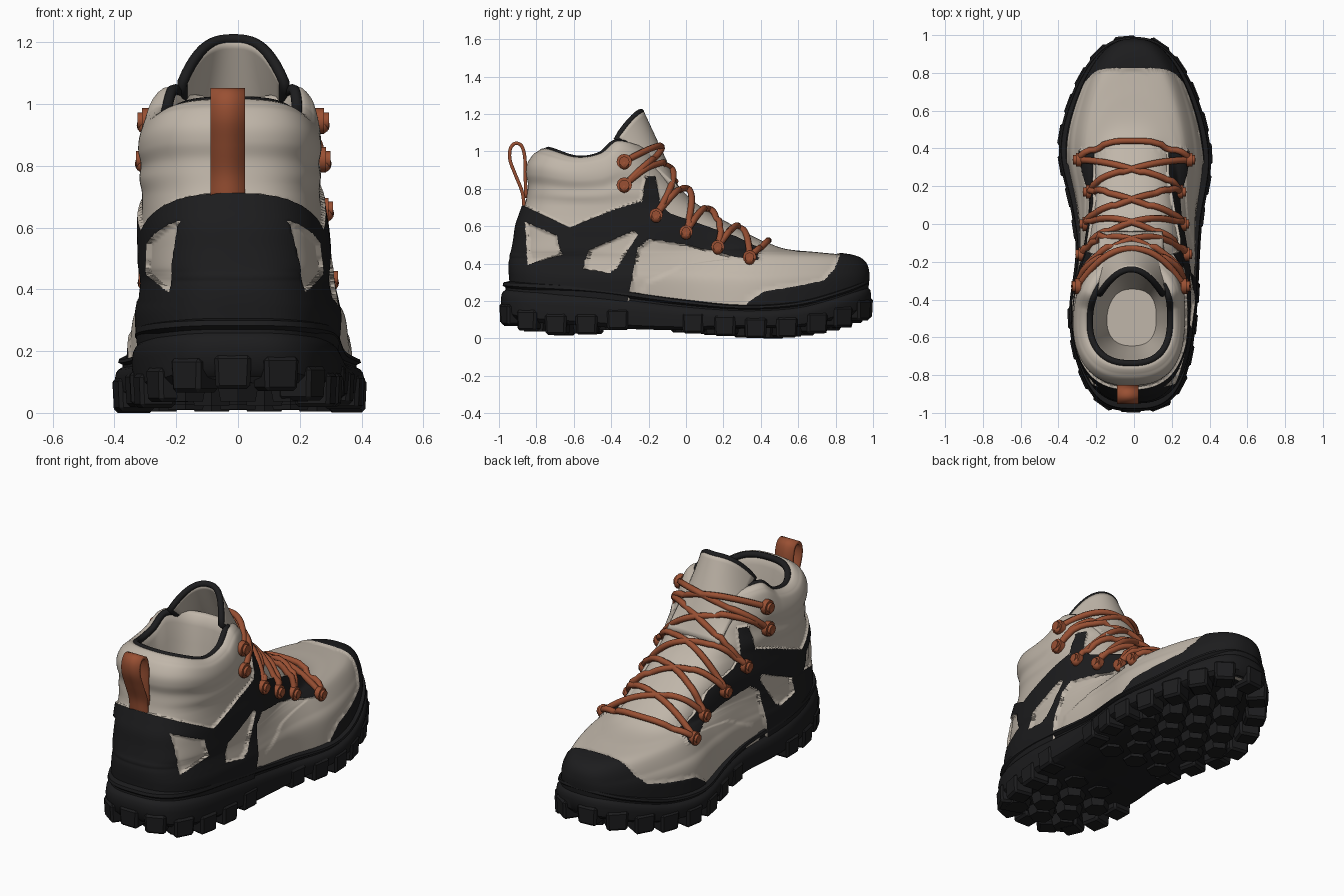
import bpy, bmesh, math
from mathutils import Vector, Matrix
from mathutils.bvhtree import BVHTree

if "Cube" in bpy.data.objects:
    bpy.data.objects.remove(bpy.data.objects["Cube"])


def material(name, r, g, b):
    m = bpy.data.materials.new(name)
    m.use_nodes = True
    m.diffuse_color = (r, g, b, 1)
    node = m.node_tree.nodes["Principled BSDF"]
    node.inputs["Base Color"].default_value = (r, g, b, 1)
    node.inputs["Roughness"].default_value = 0.8
    return m


BEIGE = material("warm_beige", 0.53, 0.47, 0.40)
BLACK = material("soft_black", 0.012, 0.012, 0.013)
RUST = material("rust_orange", 0.32, 0.08, 0.033)


def finish(name, bm, *mats, angle=40):
    bmesh.ops.recalc_face_normals(bm, faces=bm.faces)
    mesh = bpy.data.meshes.new(name)
    bm.to_mesh(mesh)
    ob = bpy.data.objects.new(name, mesh)
    bpy.context.collection.objects.link(ob)
    for m in mats:
        mesh.materials.append(m)
    bpy.ops.object.select_all(action='DESELECT')
    ob.select_set(True)
    bpy.context.view_layer.objects.active = ob
    bpy.ops.object.shade_smooth_by_angle(angle=math.radians(angle))
    return ob


def curve_at(pts, x):
    """Smooth interpolation through (x, value) points."""
    x = min(max(x, pts[0][0]), pts[-1][0])
    i = 0
    while i < len(pts) - 2 and x > pts[i + 1][0]:
        i += 1

    def slope(k):
        a, b = pts[max(k - 1, 0)], pts[min(k + 1, len(pts) - 1)]
        return (b[1] - a[1]) / (b[0] - a[0])
    (x0, p), (x1, q) = pts[i], pts[i + 1]
    h = x1 - x0
    t = (x - x0) / h
    return p + (q - p) * t * t * (3 - 2 * t) + h * t * (1 - t) * ((1 - t) * slope(i) - t * slope(i + 1))


def tube(name, pts, radius, mat):
    cu = bpy.data.curves.new(name, 'CURVE')
    cu.dimensions = '3D'
    cu.bevel_depth, cu.bevel_resolution, cu.use_fill_caps = radius, 2, True
    sp = cu.splines.new('POLY')
    sp.points.add(len(pts) - 1)
    for p, c in zip(sp.points, pts):
        p.co = (*c, 1)
    sp.use_smooth = True
    cu.materials.append(mat)
    bpy.context.collection.objects.link(bpy.data.objects.new(name, cu))


def loft(bm, rings):
    loops = [[bm.verts.new(p) for p in r] for r in rings]
    for a, b in zip(loops, loops[1:]):
        for i in range(len(a)):
            j = (i + 1) % len(a)
            bm.faces.new((a[i], a[j], b[j], b[i]))
    bm.faces.new(loops[0])
    bm.faces.new(loops[-1])
    return loops


# Plan shape shared by sole and upper
WIDTH = {-1: [(-.9, .36), (-.5, .36), (-.15, .31), (.1, .34), (.4, .415), (.7, .4), (1, .36)],
         1: [(-.9, .36), (-.5, .345), (0, .36), (.35, .42), (.7, .4), (1, .36)]}


def plan(a, yb, yf, nb=3.0):
    c, s = math.cos(a), math.sin(a)
    n = 2.55 if c > 0 else nb
    y = (yb + yf) / 2 + math.copysign(abs(c) ** (2 / n), c) * (yf - yb) / 2
    return y, math.copysign(abs(s) ** (2 / n), s)


def even_angles(count, dense=6000):
    """Angles that space the outline points evenly."""
    steps = [2 * math.pi * (i + .5) / dense for i in range(dense)]
    dots = [Vector((y, e * .38)) for y, e in (plan(a, -1, 1) for a in steps)]
    gaps = [(q - p).length for p, q in zip(dots, dots[1:])]
    pitch, run, out = sum(gaps) / count, 0, []
    for a, g in zip(steps, gaps):
        if run >= len(out) * pitch:
            out.append(a)
        run += g
    return out


ANGLES = even_angles(280)

# Upper: height, heel y, front y, heel taper, forefoot taper
LEVELS = [(.15, -.92, .945, .9, .88), (.3, -.93, .965, .94, .84), (.36, -.935, .965, .92, .77),
          (.4, -.935, .95, .9, .72), (.425, -.93, .915, .89, .685), (.44, -.93, .85, .885, .66),
          (.455, -.925, .7, .88, .64), (.475, -.92, .52, .87, .63), (.53, -.91, .39, .86, .65),
          (.6, -.9, .26, .85, .68), (.66, -.88, .15, .83, .7), (.72, -.86, .06, .82, .72),
          (.78, -.85, 0, .835, .74), (.84, -.845, -.05, .82, .75), (.9, -.855, -.09, .84, .76),
          (.96, -.85, -.13, .83, .77), (1.02, -.82, -.16, .79, .74), (1.05, -.79, -.19, .74, .7)]
TRACKS = [[(i, row[k]) for i, row in enumerate(LEVELS)] for k in range(5)]
COLLAR = [(-.85, 1.01), (-.78, 1.0), (-.6, .955), (-.45, .975), (-.35, 1.04), (-.2, 1.01)]


def upper_ring(level):
    z, yb, yf, heel, fore = (curve_at(t, level) for t in TRACKS)
    up = min(max((z - .35) / .4, 0), 1)
    pts = []
    for a in ANGLES:
        y, e = plan(a, yb, yf, 3 - .5 * up)
        f = min(max((y + .35) / .6, 0), 1)
        f = f * f * (3 - 2 * f)
        x = e * curve_at(WIDTH[1 if e > 0 else -1], y) * (heel + (fore - heel) * f)
        zz = z if z < .7 else .7 + (z - .7) * (curve_at(COLLAR, y) - .7) / .35
        pts.append(Vector((x - .02 * up, y, zz)))
    return pts


SUB = 7
rings = [upper_ring(i / SUB) for i in range((len(LEVELS) - 1) * SUB + 1)]
outer_count = len(rings)
top = rings[-1]


def inset(scale, drop, flat=None):
    return [Vector((p.x * scale, -.5 + (p.y + .5) * scale, flat or p.z - drop)) for p in top]


rim = inset(.82, -.005)
rings += [inset(.94, -.012), inset(.88, -.015), rim, inset(.77, .05), inset(.72, .15), inset(.62, 0, .7), inset(.5, 0, .5)]
bm = bmesh.new()
loops = loft(bm, rings)
lining = {v for loop in loops[outer_count:] for v in loop}

# Overlay outlines in side projection (y, z)
COUNTER = [(-1.1, .1), (-1.1, .73), (-.87, .71), (-.62, .59), (-.4, .68), (-.25, .73), (-.17, .72),
           (-.08, .66), (.37, .5), (.39, .41), (.25, .43), (0, .5), (-.2, .53), (-.26, .48), (-.33, .1)]
WINDOWS = [[(-.85, .62), (-.69, .55), (-.66, .45), (-.84, .39)],
           [(-.52, .47), (-.28, .575), (-.26, .55), (-.37, .37), (-.41, .345), (-.55, .37)]]
THROAT = [(-.24, .7), (-.14, .7), (-.17, .86), (-.22, .86)]
BUMPER = [(.28, .1), (.33, .19), (.42, .25), (.6, .28), (.74, .31), (.79, .37), (.85, .5), (1.1, .5), (1.1, .1)]
TOE_PANEL = [(-.3, .1), (-.2, .29), (0, .39), (.3, .43), (.46, .52), (1.1, .6), (1.1, .1)]
TONGUE_HALF = .19


def inside(poly, y, z):
    hit = False
    for (a, b), (c, d) in zip(poly, poly[1:] + poly[:1]):
        if (b > z) != (d > z) and y < a + (z - b) / (d - b) * (c - a):
            hit = not hit
    return hit


def is_black(p):
    if inside(BUMPER, p.y, p.z):
        return True
    if p.y > -.35 and abs(p.x + .015) < TONGUE_HALF:
        return False
    if inside(THROAT, p.y, p.z):
        return True
    return inside(COUNTER, p.y, p.z) and not any(inside(w, p.y, p.z) for w in WINDOWS)


def outer_faces():
    return [f for f in bm.faces if len(f.verts) < 50 and not any(v in lining for v in f.verts)]


def cut(faces, point, normal):
    geom = faces + list({e for f in faces for e in f.edges}) + list({v for f in faces for v in f.verts})
    bmesh.ops.bisect_plane(bm, geom=geom, dist=.0005, plane_co=point, plane_no=normal)


# Score crisp overlay edges into the upper
for poly in [COUNTER, THROAT, BUMPER] + WINDOWS:
    for p, q in zip(poly, poly[1:] + poly[:1]):
        a, d = Vector(p), Vector(q) - Vector(p)
        near = []
        for f in outer_faces():
            r = Vector(f.verts[0].co.yz) - a
            if (r - d * min(max(r.dot(d) / d.dot(d), 0), 1)).length < .035:
                near.append(f)
        if near:
            cut(near, (0, *p), (0, d.y, -d.x))
for side in (-1, 1):
    x = side * TONGUE_HALF - .015
    cut([f for f in outer_faces() if f.verts[0].co.y > -.35 and f.verts[0].co.z > .4
         and abs(f.verts[0].co.x - x) < .04], (x, 0, 0), (1, 0, 0))

bmesh.ops.recalc_face_normals(bm, faces=bm.faces)
raise_by = {}
for f in outer_faces():
    c = f.calc_center_median()
    f.material_index = int(is_black(c))
    lift = .014 if f.material_index else .006 if inside(TOE_PANEL, c.y, c.z) else 0
    for v in f.verts:
        raise_by[v] = max(lift, raise_by.get(v, 0))
for v, d in raise_by.items():
    v.co += v.normal * d
body = BVHTree.FromBMesh(bm)
finish("boot_upper", bm, BEIGE, BLACK, angle=60)

# Black binding along the collar opening
tube("collar_binding", [p for p in rim if p.y < -.32], .018, BLACK)

# Padded tongue with bound edge
NU, NV = 24, 16


def tongue_point(u, v):
    peak = 1.21 - .14 * abs(u) ** 2.8
    return Vector((-.015 + .165 * u, -.05 - .19 * v - .13 * u * u * v, .8 + v * (peak - .8)))


bm = bmesh.new()
grid = [[bm.verts.new(tongue_point(2 * i / NU - 1, j / NV)) for i in range(NU + 1)] for j in range(NV + 1)]
for r, s in zip(grid, grid[1:]):
    for i in range(NU):
        bm.faces.new((r[i], r[i + 1], s[i + 1], s[i]))
tongue_surface = BVHTree.FromBMesh(bm)
tongue = finish("tongue", bm, BEIGE)
pad = tongue.modifiers.new("padding", 'SOLIDIFY')
pad.thickness, pad.offset = .03, 0
edge = [tongue_point(-1, v / 10) for v in range(5, 10)] + [tongue_point(i / 12 - 1, 1) for i in range(25)]
edge += [tongue_point(1, v / 10) for v in range(9, 4, -1)]
tube("tongue_binding", edge, .017, BLACK)

# Sole: tread line, underside and top line along the length
GROUND = [(-1, .08), (-.85, .04), (-.6, .015), (-.3, .05), (0, .03), (.45, 0), (.75, .035), (1, .11)]
UNDER = [(-1, .13), (-.85, .09), (-.5, .065), (-.3, .05), (0, .045), (.2, .055), (.6, .06), (.75, .09), (1, .16)]
SOLE_TOP = [(-1, .31), (-.6, .29), (-.4, .27), (0, .21), (.3, .18), (.6, .2), (.85, .27), (1, .33)]


def sole_ring(frac, off):
    pts = []
    for a in ANGLES:
        y, e = plan(a, -.99 + off, .99 - off)
        base = curve_at(UNDER, y)
        pts.append(Vector((e * (curve_at(WIDTH[1 if e > 0 else -1], y) - off), y,
                           base + frac * (curve_at(SOLE_TOP, y) - base))))
    return pts


bm = bmesh.new()
loft(bm, [sole_ring(*r) for r in ((0, .03), (.1, .006), (.45, 0), (.6, .004), (.68, .012),
                                  (.74, .025), (.8, .025), (.86, .01), (.95, .014), (1, .05))])
finish("midsole", bm, BLACK)

# Tread: blocks around the rim, six-sided lugs inside
bm = bmesh.new()
path = sole_ring(0, 0)
travel = 0
for p, q in zip(path, path[1:] + path[:1]):
    travel += (q - p).length
    if travel < .16 or -.36 < p.y < -.04:
        continue
    travel = 0
    t = (q - p).normalized()
    inward = Vector((-t.y, t.x, 0)).normalized()
    if inward.dot(Vector((-p.x, -p.y, 0))) < 0:
        inward.negate()
    spot = p + inward * .055
    spot.z = curve_at(GROUND, p.y) + .055
    spin = Matrix.Rotation(math.atan2(t.y, t.x), 4, 'Z')
    block = bmesh.ops.create_cube(bm, size=1, matrix=Matrix.Translation(spot) @ spin @ Matrix.Diagonal((.12, .125, .11, 1)))
    for v in block["verts"]:
        pinch = .92 if v.co.z < spot.z else 1
        v.co.xy = spot.xy + (v.co.xy - spot.xy) * pinch
bmesh.ops.bevel(bm, geom=list(bm.edges), offset=.012, segments=1, affect='EDGES')
for row in range(13):
    y = -.8 + row * .135
    for k in range(-2, 3):
        x = (k + .5 * (row % 2)) * .17
        if abs(x) < curve_at(WIDTH[-1], y) - .14 and not -.36 < y < -.1 and y < .83 - abs(x):
            bmesh.ops.create_cone(bm, cap_ends=True, segments=6, radius1=.065, radius2=.08, depth=.07,
                                  matrix=Matrix.Translation((x, y, curve_at(GROUND, y) + .04)))
finish("tread_lugs", bm, BLACK, angle=25)

# Lace hooks, seated on the upper, the top two pairs larger
HOOKS = [(.34, .435), (.17, .49), (0, .57), (-.16, .66), (-.33, .82), (-.33, .945)]
ends = {}
for side in (-1, 1):
    for i, (y, z) in enumerate(HOOKS):
        hit = body.ray_cast(Vector((side, y, z)), Vector((-side, 0, 0)))[0]
        ends[side, i] = hit + Vector((side * .012, 0, 0))
        size = 1.15 if i > 3 else 1
        bm = bmesh.new()
        turn = Matrix.Translation(hit + Vector((side * .01, 0, 0))) @ Matrix.Rotation(math.pi / 2, 4, 'Y')
        for radius, depth in ((.036 * size, .03), (.024 * size, .06)):
            bmesh.ops.create_cone(bm, cap_ends=True, segments=12, radius1=radius, radius2=radius, depth=depth, matrix=turn)
        bmesh.ops.create_uvsphere(bm, u_segments=12, v_segments=8, radius=.028,
                                  matrix=Matrix.Translation(hit + Vector((side * .015, 0, -.014))))
        finish("lace_hook", bm, RUST)

# Laces: arcs crossing the throat, kept above upper and tongue
CROSS = [(.29, .59), (.13, .69), (.01, .8), (-.08, .91), (-.13, 1.02)]


def lace(a, b, mid):
    pts = []
    lift = Vector((-.012, *mid)) - (a + b) / 2
    for k in range(25):
        t = k / 24
        p = a.lerp(b, t) + lift * (1 - abs(2 * t - 1) ** 2.2)
        out = Vector((p.x * 2, .55, .7)).normalized()
        far = p + out * .4
        for surface, gap in ((body, .015), (tongue_surface, .028)):
            hit = surface.ray_cast(far, -out, .4)[0]
            if hit and (hit + out * gap - p).dot(out) > 0:
                p = hit + out * gap
        pts.append(p)
    tube("lace", pts, .0175, RUST)


lace(ends[-1, 0], ends[1, 0], (.43, .51))
for i, mid in enumerate(CROSS):
    for side in (-1, 1):
        lace(ends[side, i], ends[-side, i + 1], mid)

# Heel pull loop
LOOP = [(-.865, .7), (-.875, .78), (-.91, .87), (-.94, .95), (-.94, 1.01), (-.915, 1.042),
        (-.88, 1.03), (-.862, .97), (-.86, .88), (-.855, .75)]
bm = bmesh.new()
strip = []
for k in range(46):
    y, z = (curve_at([(i, p[c]) for i, p in enumerate(LOOP)], k / 5) for c in (0, 1))
    strip.append([bm.verts.new((-.033 + w, y, z)) for w in (-.056, .056)])
for (a, b), (c, d) in zip(strip, strip[1:]):
    bm.faces.new((a, b, d, c))
strap = finish("heel_pull_loop", bm, RUST)
thick = strap.modifiers.new("thickness", 'SOLIDIFY')
thick.thickness, thick.offset = .018, 0
